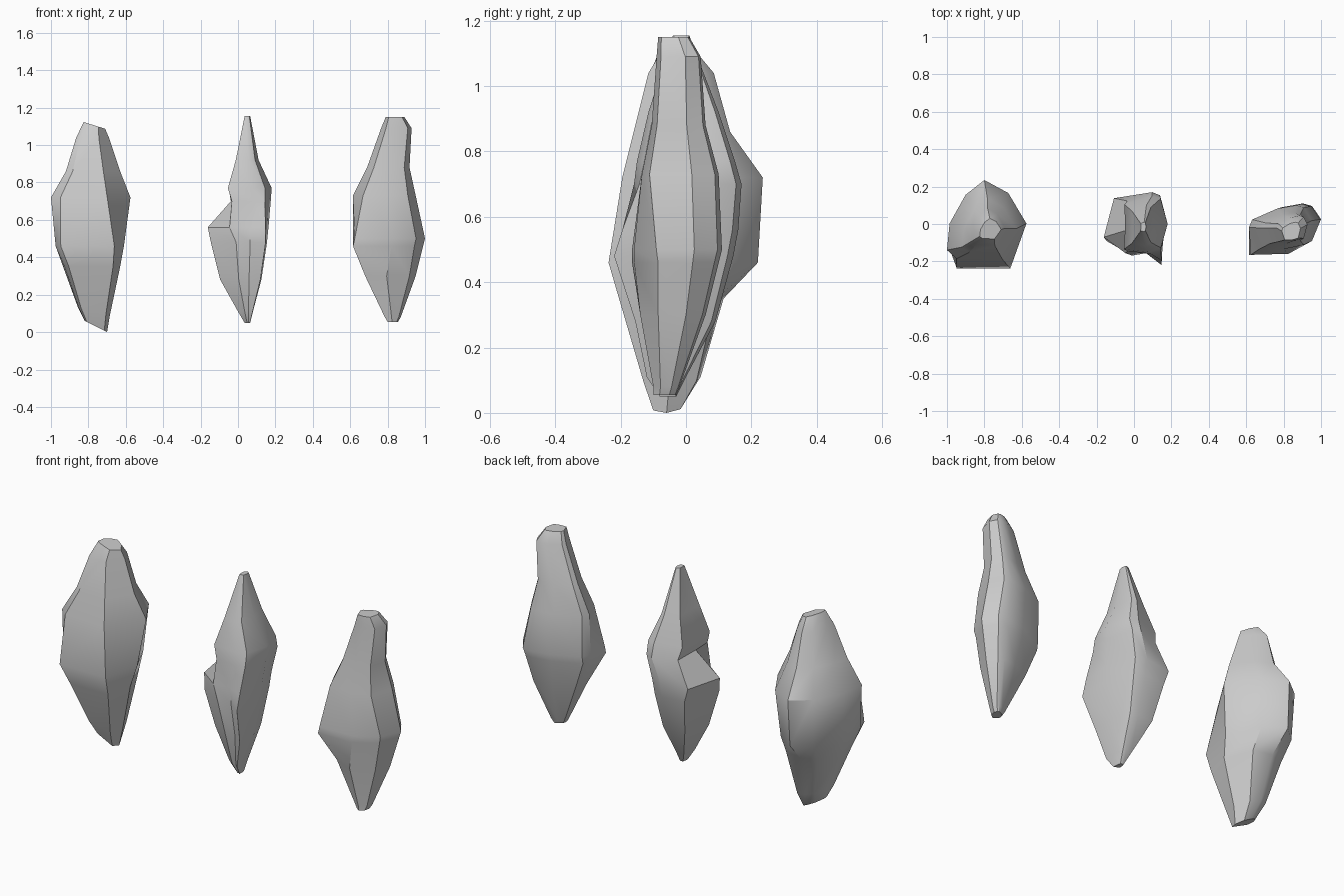
import bpy, bmesh, math


def outline_at(keys, z):
    """Cross-section at height z, blended between (height, outline) keys."""
    if z <= keys[0][0]:
        return keys[0][1]
    for (za, a), (zb, b) in zip(keys, keys[1:]):
        if z <= zb:
            t = (z - za) / (zb - za)
            return [(p[0] + (q[0] - p[0]) * t, p[1] + (q[1] - p[1]) * t) for p, q in zip(a, b)]
    return keys[-1][1]


def rock(name, keys, rings):
    """Loft a shard: rings = (z, xmin, xmax, ymin, ymax, tilt)."""
    bm = bmesh.new()
    loops = []
    for z, x0, x1, y0, y1, tilt in rings:
        loops.append([bm.verts.new(((x0 + x1) / 2 + u * (x1 - x0) / 2,
                                    (y0 + y1) / 2 + v * (y1 - y0) / 2,
                                    z + tilt * u)) for u, v in outline_at(keys, z)])
    n = len(loops[0])
    for a, b in zip(loops, loops[1:]):
        for i in range(n):
            j = (i + 1) % n
            bm.faces.new((a[i], a[j], b[j], b[i]))
    bm.faces.new(loops[0][::-1])
    bm.faces.new(loops[-1])
    bmesh.ops.recalc_face_normals(bm, faces=bm.faces)
    mesh = bpy.data.meshes.new(name)
    bm.to_mesh(mesh)
    bm.free()
    ob = bpy.data.objects.new(name, mesh)
    bpy.context.collection.objects.link(ob)
    bpy.ops.object.select_all(action='DESELECT')
    ob.select_set(True)
    bpy.context.view_layer.objects.active = ob
    bpy.ops.object.shade_smooth_by_angle(angle=math.radians(35))


# Left shard: broad, flat front and a pointed back
low = [(-.95, -.7), (-.8, -1), (.75, -1), (1, -.1), (.62, .85), (-.06, 1), (-.6, .8), (-1, -.08)]
mid = [(-1, -.67), (-.85, -1), (.72, -1), (1, -.08), (.54, .68), (-.06, 1), (-.55, .65), (-.97, -.08)]
high = [(-1, -.75), (-.75, -.95), (.38, -1), (1, -.08), (.54, .68), (-.06, 1), (-.53, .63), (-.93, -.08)]
rock("left_rock", [(.35, low), (.46, mid), (.75, high)], [
    (0.03, -.82, -.70, -.10, -.01, -.03),
    (0.11, -.855, -.685, -.13, .045, -.02),
    (0.35, -.935, -.63, -.205, .115, 0),
    (0.46, -.975, -.61, -.237, .22, 0),
    (0.72, -1.0, -.575, -.195, .235, 0),
    (0.86, -.92, -.63, -.16, .135, 0),
    (1.04, -.865, -.69, -.115, .085, 0),
    (1.105, -.825, -.71, -.08, .03, -.018)])

# Middle shard: slim, with a fin on its lower left side
low = [(-.58, .92), (.3, 1), (.68, .9), (1, 0), (.95, -1), (.4, -.65), (-.1, -.72), (-1, -.3)]
high = [(-.92, .7), (.3, 1), (.68, .9), (1, 0), (.7, -.85), (.2, -1), (-.95, -.9), (-.9, -.2)]
rock("middle_rock", [(.52, low), (.72, high)], [
    (0.05, .035, .065, -.08, -.03, 0),
    (0.11, 0.0, .08, -.12, 0.0, 0),
    (0.28, -.095, .125, -.155, .09, 0),
    (0.48, -.145, .155, -.22, .145, 0),
    (0.56, -.165, .163, -.20, .16, 0),
    (0.70, -.048, .175, -.165, .17, 0),
    (0.77, -.06, .18, -.15, .15, 0),
    (0.92, -.015, .11, -.115, .10, 0),
    (1.155, .035, .065, -.04, .01, 0)])

# Right shard: wide and thin, with a corner at the front left
low = [(-1, -.5), (-1, 0), (-.9, .35), (-.1, .85), (.5, 1), (.75, .9), (1, .4), (.75, -.45), (-.15, -1)]
mid = [(-1, -1), (-1, 0), (-.9, .35), (-.1, .85), (.5, 1), (.75, .9), (1, .4), (.75, -.4), (.1, -.95)]
high = [(-.68, -1), (-1, 0), (-.9, .35), (-.1, .85), (.5, 1), (.75, .9), (1, .3), (.75, -.8), (.1, -1)]
rock("right_rock", [(.3, low), (.46, mid), (.73, high)], [
    (0.055, .80, .855, -.10, -.03, 0),
    (0.08, .785, .87, -.10, -.02, 0),
    (0.30, .68, .95, -.14, .06, 0),
    (0.46, .615, .99, -.165, .10, 0),
    (0.50, .615, 1.0, -.165, .11, 0),
    (0.73, .615, .95, -.135, .10, 0),
    (0.88, .69, .917, -.105, .06, 0),
    (1.09, .765, .928, -.09, .045, 0),
    (1.15, .79, .89, -.085, .01, 0)])
